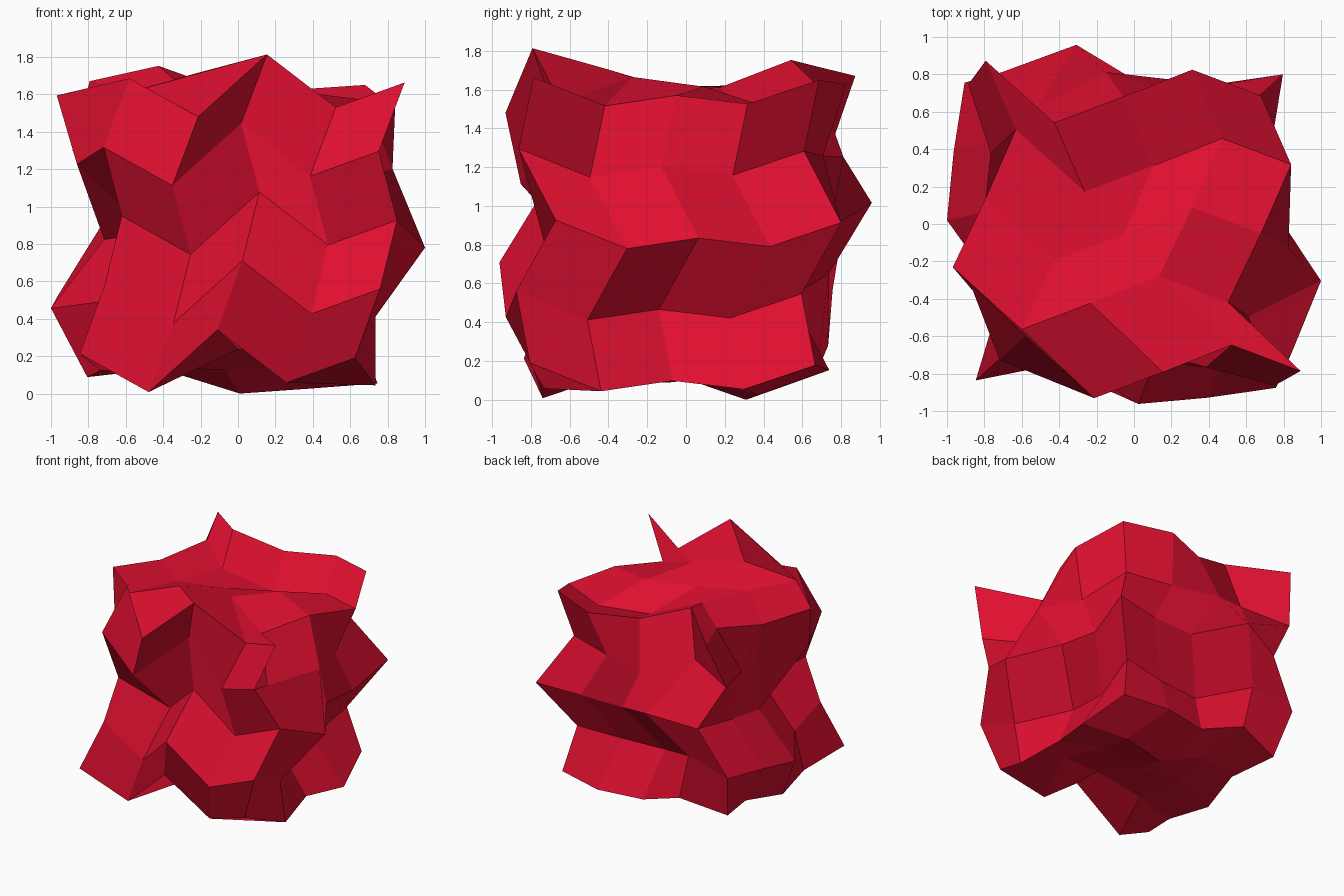
import bpy
import bmesh
from mathutils import Vector

CELLS = 4
STEP = 0.368
HALF = STEP * CELLS / 2
TOP = 1.6

# Shifts in thousandths for each lattice line that runs along an axis.
# Layers count from the top down; the other indices count from low to high.
SHIFT_X = [  # one row per y line, one column per layer
    [155, 17, 114, 23, -110],
    [-233, -125, 264, 0, 0],
    [-57, 90, 20, -264, -70],
    [104, -30, 0, -228, 10],
    [-57, -150, 60, -170, -85],
]
SHIFT_Y = [  # one row per x line, one column per layer
    [137, 10, 80, 20, -100],
    [-195, -116, 222, 0, -3],
    [-56, 76, 0, -226, -58],
    [89, -30, 10, -193, 3],
    [-50, -127, 64, -140, -70],
]
SHIFT_Z = [  # one row per x line, one column per y line
    [85, -6, -40, 26, 70],
    [-120, 5, 12, 10, 152],
    [213, 110, 0, -128, 20],
    [-70, 65, 15, -102, 25],
    [63, -84, -30, -74, 50],
]


def remove_default_cube():
    cube = bpy.data.objects.get("Cube")
    if cube:
        bpy.data.objects.remove(cube, do_unlink=True)


def make_material(name, colour):
    material = bpy.data.materials.new(name)
    material.use_nodes = True
    material.diffuse_color = colour
    shader = next(n for n in material.node_tree.nodes if n.type == "BSDF_PRINCIPLED")
    shader.inputs["Base Color"].default_value = colour
    return material


def lattice_index(value):
    return round((value + HALF) / STEP)


def crumple(point):
    """Slide a lattice point along every axis by the shift of its line."""
    i, j, k = (lattice_index(value) for value in point)
    layer = CELLS - k
    shift = Vector((SHIFT_X[j][layer], SHIFT_Y[i][layer], SHIFT_Z[i][j])) / 1000
    return point + shift + Vector((0, 0, TOP - HALF))


def build_crumpled_block(name, material):
    bm = bmesh.new()
    # evenly gridded cube
    bmesh.ops.create_cube(bm, size=2 * HALF)
    bmesh.ops.subdivide_edges(bm, edges=bm.edges[:], cuts=CELLS - 1,
                              use_grid_fill=True)
    # mirrored so that the bent quads fold along their other diagonal
    bmesh.ops.scale(bm, vec=(-1, 1, 1), verts=bm.verts[:])
    bmesh.ops.recalc_face_normals(bm, faces=bm.faces[:])
    # crumpled surface
    for vert in bm.verts:
        vert.co = crumple(vert.co.copy())
    bm.normal_update()
    for face in bm.faces:
        face.smooth = False
    mesh = bpy.data.meshes.new(name)
    bm.to_mesh(mesh)
    bm.free()
    mesh.materials.append(material)
    block = bpy.data.objects.new(name, mesh)
    bpy.context.collection.objects.link(block)
    return block


remove_default_cube()
crimson = make_material("crimson", (0.75, 0.005, 0.03, 1.0))
build_crumpled_block("crumpled_block", crimson)
